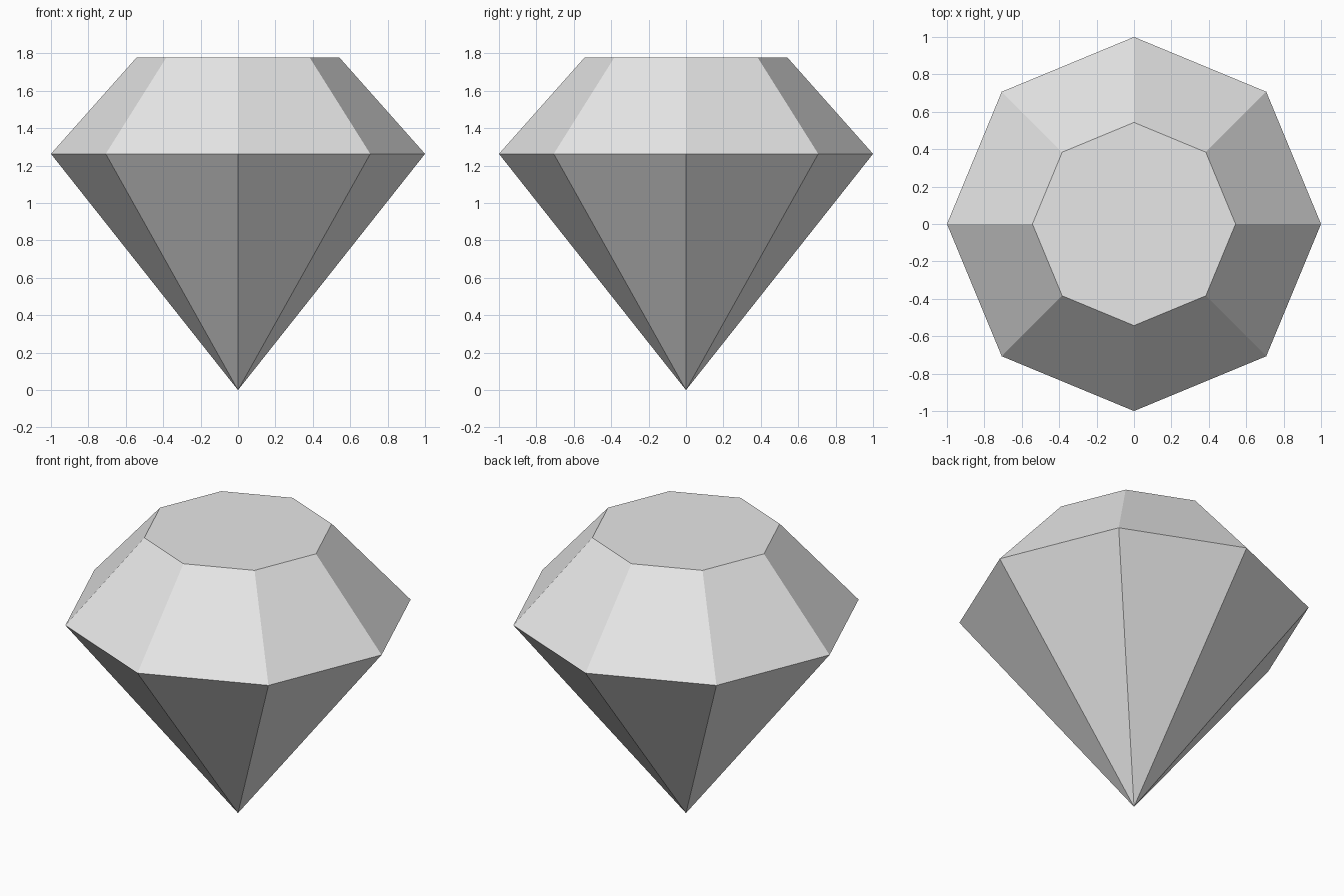
import bpy
import bmesh
from math import cos, sin, tau

cube = bpy.data.objects.get("Cube")
if cube:
    bpy.data.objects.remove(cube, do_unlink=True)

SIDES = 8

# Pale grey gemstone
grey = bpy.data.materials.new("pale_grey")
grey.use_nodes = True
color = (0.8, 0.8, 0.8, 1)
grey.diffuse_color = color
grey.node_tree.nodes["Principled BSDF"].inputs["Base Color"].default_value = color

bm = bmesh.new()


def ring(radius, z):
    return [bm.verts.new((radius * cos(tau * i / SIDES), radius * sin(tau * i / SIDES), z))
            for i in range(SIDES)]


tip = bm.verts.new((0, 0, 0))
girdle = ring(1, 1.263)
table = ring(0.543, 1.777)

# Pavilion facets below the girdle, crown facets above it
for i in range(SIDES):
    j = (i + 1) % SIDES
    bm.faces.new((tip, girdle[j], girdle[i]))
    bm.faces.new((girdle[i], girdle[j], table[j], table[i]))

# Flat table on top
bm.faces.new(table)
bmesh.ops.recalc_face_normals(bm, faces=bm.faces)

mesh = bpy.data.meshes.new("gemstone")
bm.to_mesh(mesh)
bm.free()
mesh.materials.append(grey)
gem = bpy.data.objects.new("gemstone", mesh)
bpy.context.collection.objects.link(gem)
